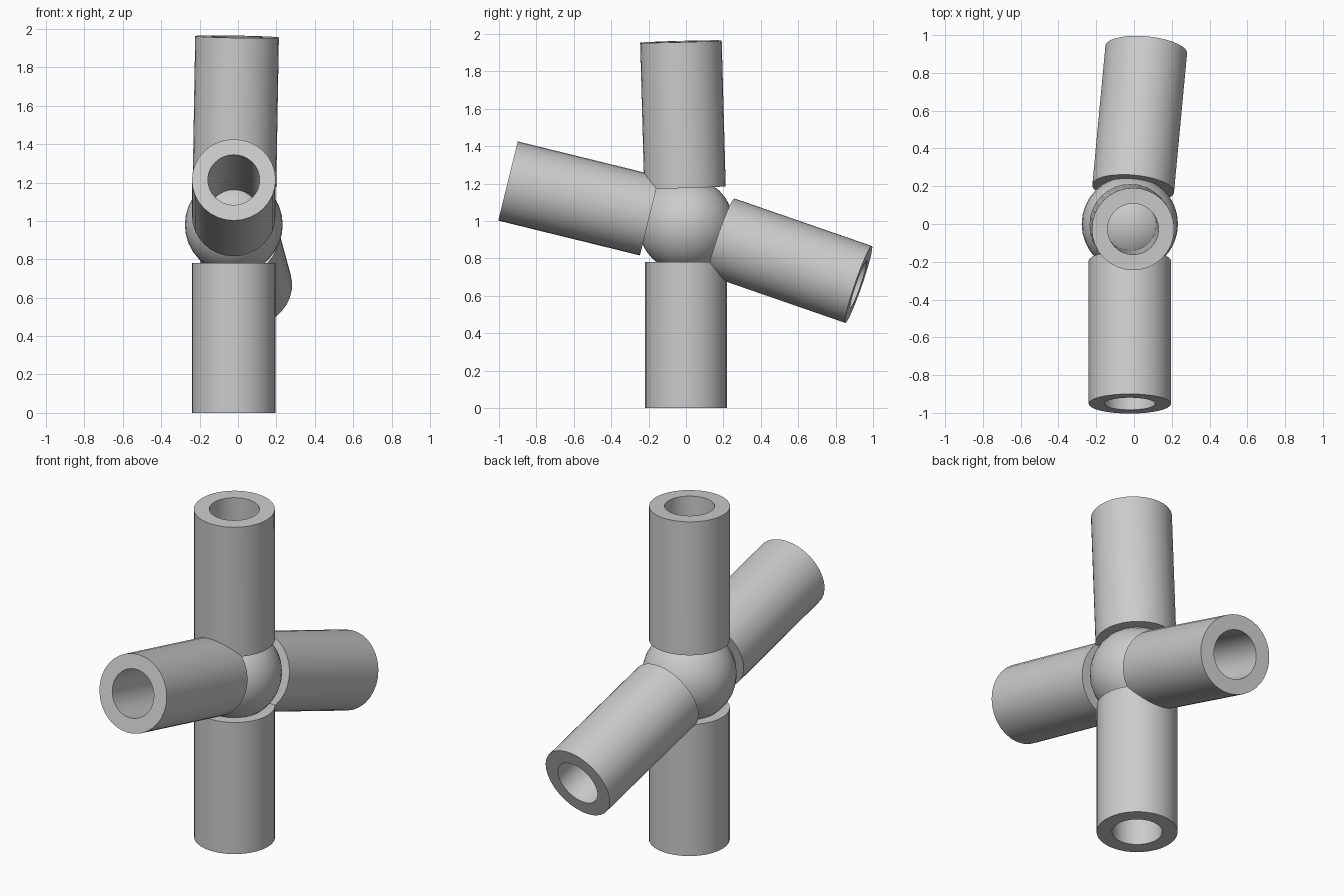
import bpy, bmesh, math
from mathutils import Vector

if "Cube" in bpy.data.objects:
    bpy.data.objects.remove(bpy.data.objects["Cube"], do_unlink=True)

GREY = (0.6, 0.6, 0.6, 1)
grey = bpy.data.materials.new("plain grey")
grey.use_nodes = True
grey.diffuse_color = GREY
grey.node_tree.nodes["Principled BSDF"].inputs["Base Color"].default_value = GREY

CENTRE = Vector((-0.022, 0, 0.98))
OUTER, INNER = 0.218, 0.135
START, END = 0.2, 0.98
SIDES = 32


def finish(obj):
    obj.data.materials.append(grey)
    bpy.ops.object.select_all(action='DESELECT')
    obj.select_set(True)
    bpy.context.view_layer.objects.active = obj
    bpy.ops.object.shade_smooth_by_angle(angle=math.radians(35))


def tube(name, direction):
    """Hollow pipe, open at both ends, pointing away from the hub."""
    bm = bmesh.new()
    rings = []
    for r, z in ((OUTER, START), (OUTER, END), (INNER, END), (INNER, START)):
        rings.append([bm.verts.new((r * math.cos(a), r * math.sin(a), z))
                      for a in (math.tau * i / SIDES for i in range(SIDES))])
    for k in range(4):
        a, b = rings[k], rings[(k + 1) % 4]
        for i in range(SIDES):
            j = (i + 1) % SIDES
            bm.faces.new((a[i], a[j], b[j], b[i]))
    bmesh.ops.recalc_face_normals(bm, faces=bm.faces)
    mesh = bpy.data.meshes.new(name)
    bm.to_mesh(mesh)
    bm.free()
    obj = bpy.data.objects.new(name, mesh)
    bpy.context.collection.objects.link(obj)
    obj.location = CENTRE
    obj.rotation_mode = 'QUATERNION'
    obj.rotation_quaternion = Vector((0, 0, 1)).rotation_difference(Vector(direction))
    finish(obj)


# Central ball
bpy.ops.mesh.primitive_uv_sphere_add(segments=32, ring_count=16, radius=0.255, location=CENTRE)
hub = bpy.context.object
hub.name = "hub_ball"
finish(hub)

# Four pipes
tube("bottom_tube", (0, 0, -1))
tube("top_tube", (0.017, -0.027, 0.98))
tube("front_tube", (0, -0.948, 0.233))
tube("back_tube", (0.087, 0.925, -0.32))
